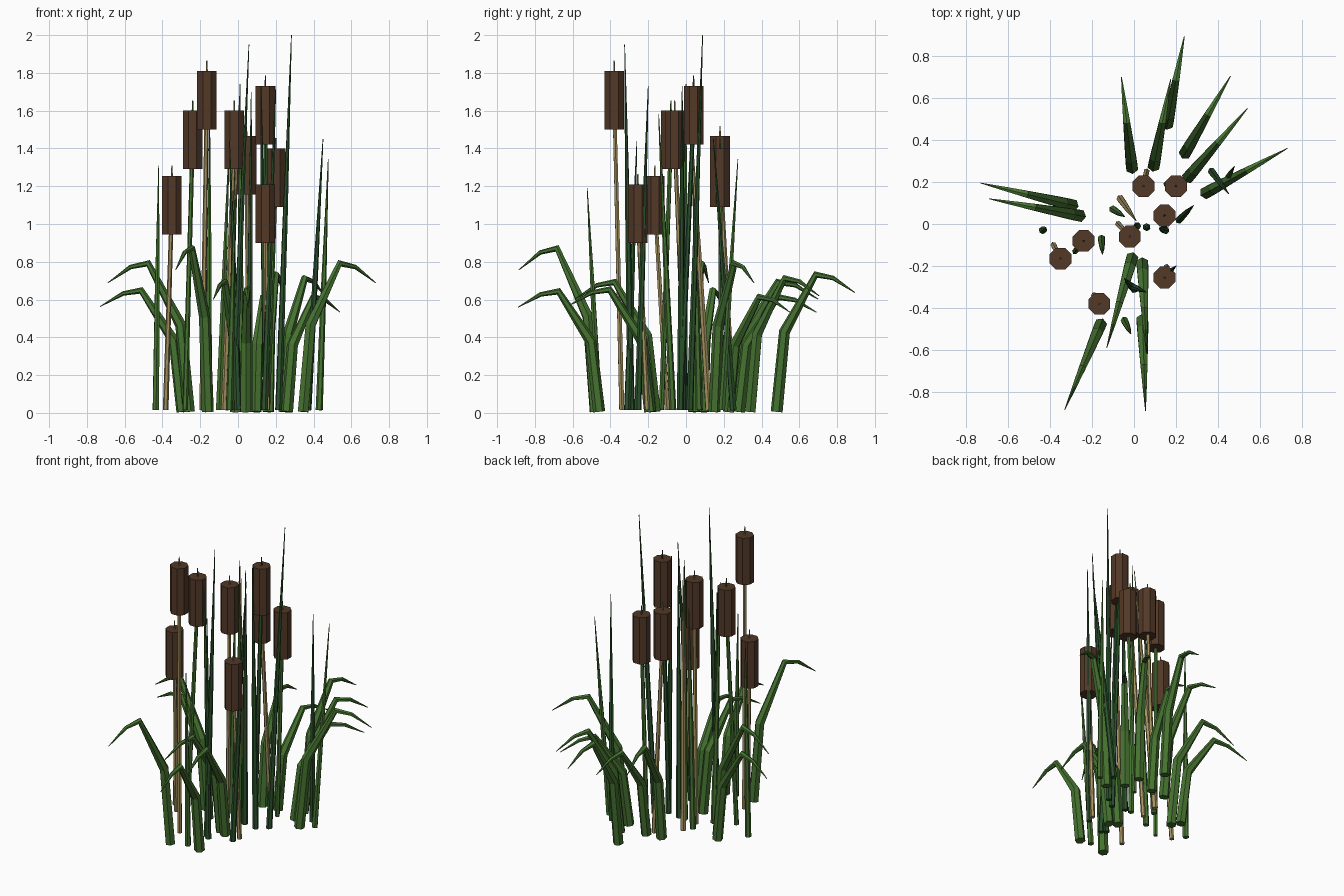
import bpy, bmesh, math
from mathutils import Vector


def material(name, rgb):
    m = bpy.data.materials.new(name)
    m.diffuse_color = (*rgb, 1)
    return m


LEAF = material("leaf green", (0.06, 0.17, 0.03))
DARK = material("dark green", (0.025, 0.085, 0.025))
TAN = material("dry tan", (0.38, 0.29, 0.12))
BROWN = material("seed brown", (0.085, 0.04, 0.02))


def tube(name, pts, radii, sides, mat):
    """Capped faceted tube along a path lying in one upright plane."""
    pts = [Vector(p) for p in pts]
    flat = pts[-1] - pts[0]
    flat.z = 0
    flat = flat.normalized() if flat.length > 1e-4 else Vector((1, 0, 0))
    side = Vector((-flat.y, flat.x, 0))
    bm = bmesh.new()
    rings = []
    for i, (p, r) in enumerate(zip(pts, radii)):
        a = (p - pts[i - 1]).normalized() if i else Vector()
        b = (pts[i + 1] - p).normalized() if i < len(pts) - 1 else Vector()
        up = side.cross((a + b).normalized())
        rings.append([bm.verts.new(p + r * (math.cos(t) * side + math.sin(t) * up))
                      for t in (2 * math.pi * (k + 0.5) / sides for k in range(sides))])
    for lo, hi in zip(rings, rings[1:]):
        for k in range(sides):
            j = (k + 1) % sides
            bm.faces.new((lo[k], lo[j], hi[j], hi[k]))
    bm.faces.new(rings[0])
    bm.faces.new(rings[-1])
    bmesh.ops.recalc_face_normals(bm, faces=bm.faces)
    me = bpy.data.meshes.new(name)
    bm.to_mesh(me)
    bm.free()
    me.materials.append(mat)
    ob = bpy.data.objects.new(name, me)
    bpy.context.collection.objects.link(ob)
    return ob


# Cattails: head x, y, head top z, stem base x, y, stem material
cattails = [
    (0.045, 0.18, 1.465, 0.06, 0.25, TAN),
    (0.20, 0.18, 1.40, 0.155, 0.19, LEAF),
    (0.145, 0.04, 1.73, 0.145, -0.03, DARK),
    (-0.02, -0.06, 1.60, -0.075, 0.00, TAN),
    (-0.24, -0.08, 1.60, -0.28, -0.13, LEAF),
    (-0.35, -0.165, 1.255, -0.383, -0.10, TAN),
    (0.145, -0.255, 1.21, 0.155, -0.205, TAN),
    (-0.165, -0.38, 1.81, -0.19, -0.34, TAN),
]
for x, y, z, bx, by, mat in cattails:
    tube("seed_head", [(x, y, z - 0.31), (x, y, z)], [0.056, 0.056], 8, BROWN)
    tube("stem", [(bx, by, 0.015), (x, y, z - 0.15), (x, y, z + 0.055)],
         [0.015, 0.011, 0.003], 6, mat)

# Upright blades: base x, y, tip x, y, z, material
blades = [
    (0.215, 0.02, 0.283, 0.088, 2.00, DARK),
    (-0.025, -0.29, 0.058, -0.325, 1.95, DARK),
    (0.37, 0.25, 0.45, 0.145, 1.45, DARK),
    (0.43, 0.19, 0.478, 0.275, 1.345, LEAF),
    (-0.435, -0.03, -0.42, -0.02, 1.31, LEAF),
    (-0.045, -0.46, -0.015, -0.523, 1.19, LEAF),
    (0.0, -0.31, -0.045, -0.26, 1.44, DARK),
    (0.14, -0.255, 0.20, -0.20, 1.73, DARK),
    (-0.155, -0.07, -0.15, -0.145, 1.58, LEAF),
    (-0.10, 0.07, -0.045, 0.035, 1.45, LEAF),
    (0.06, -0.015, 0.07, -0.02, 1.70, DARK),
    (0.015, -0.01, 0.01, 0.0, 1.74, LEAF),
    (0.15, -0.03, 0.12, -0.02, 1.73, DARK),
    (-0.065, 0.12, 0.01, 0.015, 1.70, TAN),
]
for bx, by, x, y, z, mat in blades:
    base, tip = Vector((bx, by, 0.015)), Vector((x, y, z))
    tube("upright_blade", [base, base.lerp(tip, 0.5), tip], [0.019, 0.014, 0.002], 6, mat)

# Bent leaves: base x, y, tip x, y, peak height
leaves = [
    (-0.01, 0.27, -0.06, 0.70, 0.70), (0.095, 0.28, 0.175, 0.69, 0.62),
    (0.16, 0.48, 0.24, 0.895, 0.74), (0.245, 0.34, 0.46, 0.705, 0.72),
    (0.26, 0.225, 0.54, 0.55, 0.62), (0.345, 0.15, 0.73, 0.36, 0.80),
    (-0.295, 0.09, -0.73, 0.195, 0.655), (-0.26, 0.04, -0.69, 0.12, 0.80),
    (-0.01, -0.165, -0.13, -0.59, 0.70), (0.04, -0.19, 0.06, -0.62, 0.66),
    (0.04, -0.46, 0.055, -0.89, 0.65), (-0.16, -0.48, -0.33, -0.885, 0.88),
]
shape = [(0.0, None), (0.10, 0.58), (0.50, 0.99), (0.72, 0.965), (1.0, 0.86)]
for bx, by, x, y, peak in leaves:
    path = [(bx + (x - bx) * d, by + (y - by) * d, 0.006 if h is None else h * peak)
            for d, h in shape]
    tube("bent_leaf", path, [0.032, 0.030, 0.019, 0.012, 0.002], 6, LEAF)
